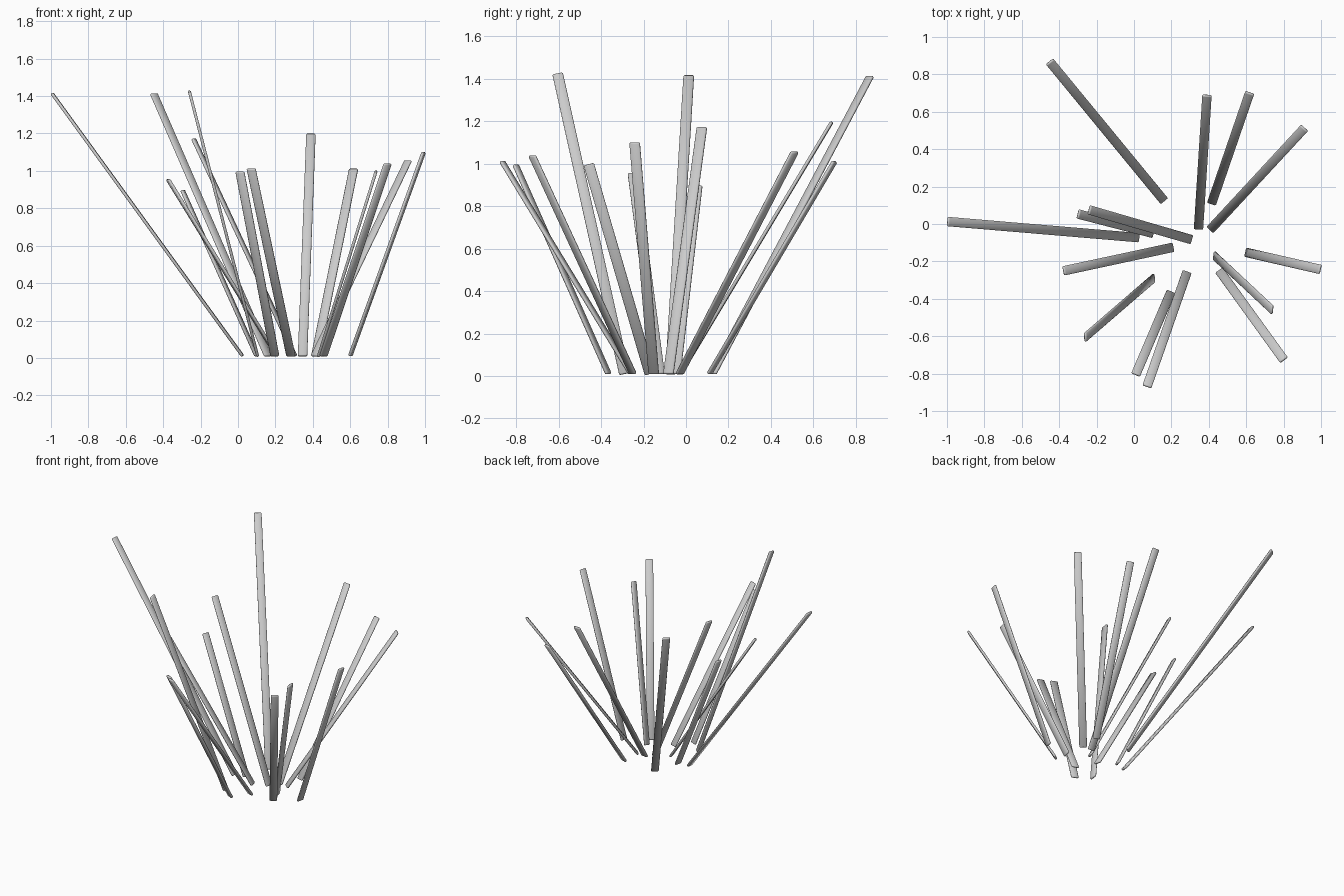
import bpy
from mathutils import Vector, Matrix

if "Cube" in bpy.data.objects:
    bpy.data.objects.remove(bpy.data.objects["Cube"])

WIDTH, THICK, ROUND = 0.05, 0.016, 0.005

# Each blade: base x, base y, tip x, tip y, tip z
BLADES = [
    (0.16, 0.125, -0.45, 0.867, 1.412),
    (0.345, -0.025, 0.39, 0.687, 1.197),
    (0.415, 0.11, 0.618, 0.70, 1.01),
    (0.408, -0.03, 0.91, 0.512, 1.055),
    (0.60, -0.152, 0.993, -0.242, 1.10),
    (0.43, -0.17, 0.738, -0.458, 0.997),
    (0.457, -0.25, 0.80, -0.725, 1.038),
    (0.283, -0.258, 0.07, -0.867, 1.012),
    (0.197, -0.365, 0.01, -0.803, 0.995),
    (0.105, -0.29, -0.26, -0.605, 1.425),
    (0.207, -0.125, -0.375, -0.25, 0.955),
    (0.025, -0.073, -0.995, 0.013, 1.415),
    (0.305, -0.083, -0.238, 0.075, 1.172),
    (0.10, -0.05, -0.297, 0.053, 0.897),
]
SIDEWAYS = {5, 9}  # blades whose flat side is turned to face +-x


def blade(index, bx, by, tx, ty, tz):
    base, tip = Vector((bx, by, 0.01)), Vector((tx, ty, tz))
    axis = (tip - base).normalized()
    # Width runs across the lean direction, or along y for the turned blades
    across = Vector((0, 1, 0)) if index in SIDEWAYS else Vector((-axis.y, axis.x, 0))
    across = (across - axis * across.dot(axis)).normalized()
    normal = axis.cross(across)
    frame = Matrix((across, normal, axis)).transposed().to_4x4()
    frame.translation = (base + tip) / 2

    bpy.ops.mesh.primitive_cube_add(size=1)
    ob = bpy.context.object
    ob.name = f"grass_blade_{index + 1:02d}"
    ob.data.transform(Matrix.Diagonal((WIDTH, THICK, (tip - base).length, 1)))
    ob.matrix_world = frame
    # Chamfered edges, shaded smooth all round for a soft, rounded look
    bevel = ob.modifiers.new("rounding", 'BEVEL')
    bevel.width = ROUND
    bevel.segments = 1
    bpy.ops.object.shade_smooth()


for i, b in enumerate(BLADES):
    blade(i, *b)
